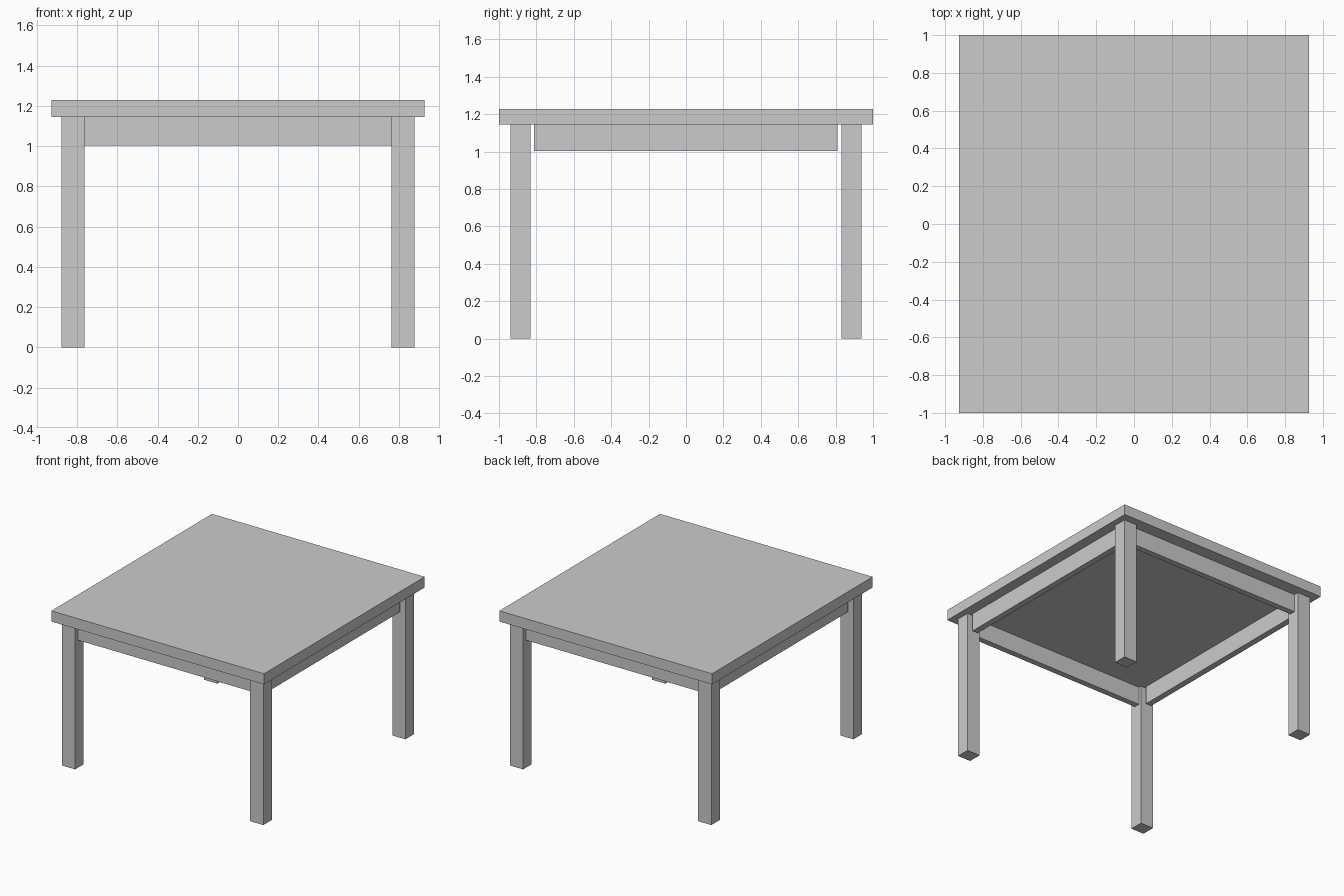
import bpy

if "Cube" in bpy.data.objects:
    bpy.data.objects.remove(bpy.data.objects["Cube"])


def box(name, x, y, z):
    """Axis-aligned box from (min, max) pairs."""
    bpy.ops.mesh.primitive_cube_add(size=1, location=[sum(r) / 2 for r in (x, y, z)])
    ob = bpy.context.object
    ob.name = name
    ob.scale = [r[1] - r[0] for r in (x, y, z)]
    bpy.ops.object.transform_apply(location=True, rotation=False, scale=True)
    return ob


def span(sign, inner, outer):
    return sorted((sign * inner, sign * outer))


UNDERSIDE, APRON_BOTTOM = 1.145, 1.003

# Tabletop slab
box("tabletop", (-0.927, 0.927), (-1, 1), (UNDERSIDE, 1.229))

# Four square legs
for sy, end in ((-1, "front"), (1, "back")):
    for sx, side in ((-1, "left"), (1, "right")):
        box(f"{end}_{side}_leg", span(sx, 0.763, 0.877), span(sy, 0.831, 0.938), (0, UNDERSIDE))

# Front and back aprons, fitted between the legs
for sy, end in ((-1, "front"), (1, "back")):
    box(f"{end}_apron", (-0.763, 0.763), span(sy, 0.853, 0.90), (APRON_BOTTOM, UNDERSIDE))

# Side aprons, stopping just short of the legs
for sx, side in ((-1, "left"), (1, "right")):
    box(f"{side}_apron", span(sx, 0.796, 0.845), (-0.812, 0.81), (APRON_BOTTOM, UNDERSIDE))
